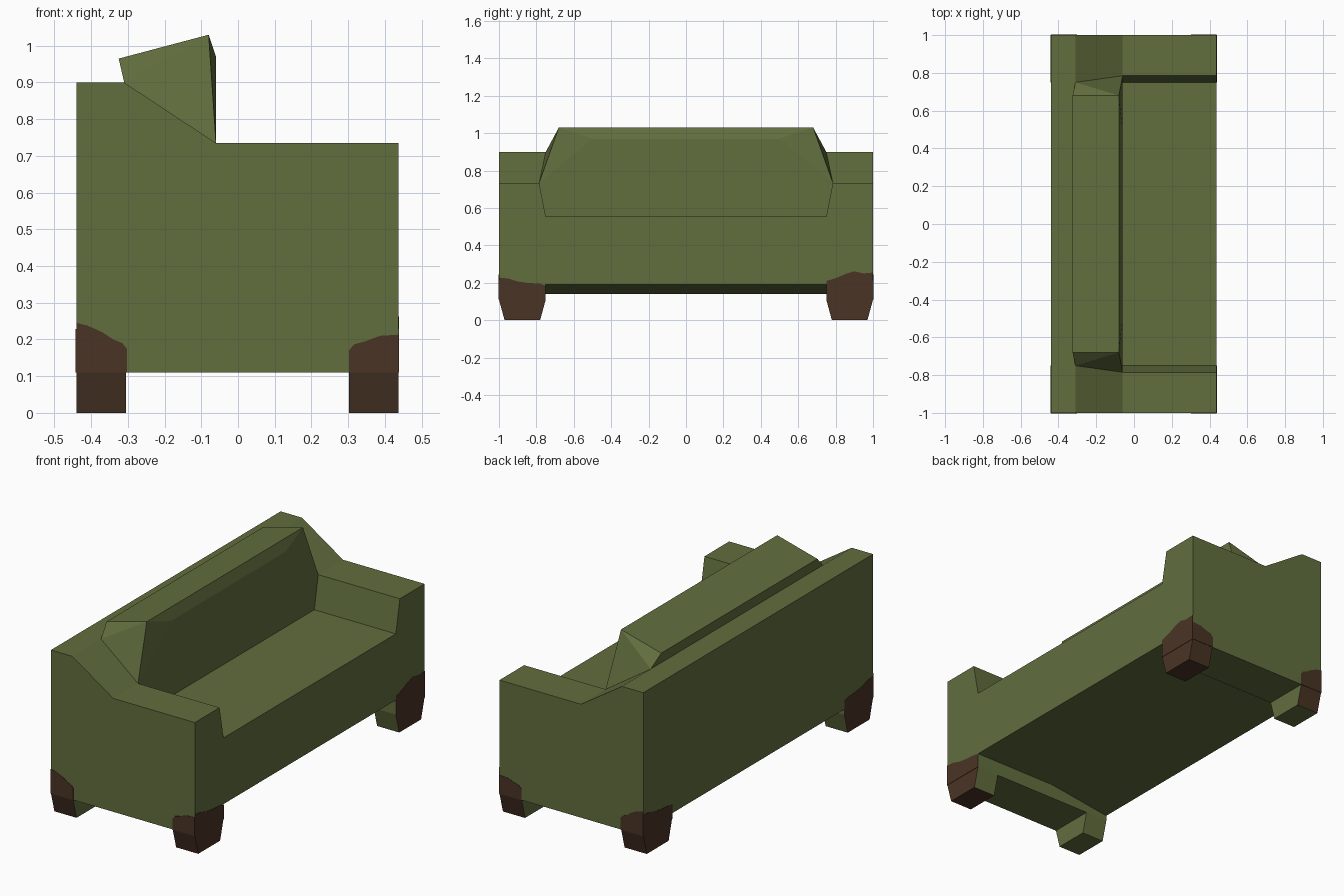
import bpy, bmesh
from mathutils import Vector

if "Cube" in bpy.data.objects:
    bpy.data.objects.remove(bpy.data.objects["Cube"])


def material(name, rgb):
    m = bpy.data.materials.new(name)
    m.use_nodes = True
    m.diffuse_color = (*rgb, 1)
    m.node_tree.nodes["Principled BSDF"].inputs["Base Color"].default_value = (*rgb, 1)
    return m


GREEN = material("olive fabric", (0.12, 0.155, 0.048))
BROWN = material("dark wood", (0.068, 0.034, 0.018))

BACK, FRONT = -0.44, 0.437      # depth limits along x
SEAT, ARM, LEDGE = 0.555, 0.735, 0.9
BACKREST, LEDGE_X = -0.06, -0.31
INNER, FLARE = 0.75, 0.785      # inner side of the arms
SKIRT = 0.11


def finish(name, bm, mats):
    bmesh.ops.recalc_face_normals(bm, faces=bm.faces)
    me = bpy.data.meshes.new(name)
    bm.to_mesh(me)
    bm.free()
    for m in mats:
        me.materials.append(m)
    ob = bpy.data.objects.new(name, me)
    bpy.context.collection.objects.link(ob)
    return ob


def prism(points, offset):
    """Extrude a flat polygon of 3D points by an offset."""
    bm = bmesh.new()
    face = bm.faces.new([bm.verts.new(p) for p in points])
    out = bmesh.ops.extrude_face_region(bm, geom=[face], use_keep_orig=True)
    bmesh.ops.translate(bm, vec=offset,
                        verts=[v for v in out["geom"] if isinstance(v, bmesh.types.BMVert)])
    return bm


# Seat and back body, with a shallow sloping underside
body = [(FRONT, 0.19), (FRONT, SEAT), (BACKREST, SEAT), (LEDGE_X, LEDGE),
        (BACK, LEDGE), (BACK, 0.14), (-0.07, 0.19)]
finish("seat_body", prism([(x, -INNER, z) for x, z in body], (0, 2 * INNER, 0)), [GREEN])

# Back cushion: a faceted wedge
bm = bmesh.new()
for s in (-1, 1):
    for x, y, z in [(-0.325, 0.68, 0.965), (-0.08, 0.68, 1.03), (BACKREST, 0.5, 0.97),
                    (BACKREST, FLARE, ARM), (BACKREST, INNER, SEAT), (LEDGE_X, INNER, LEDGE)]:
        bm.verts.new((x, s * y, z))
bmesh.ops.convex_hull(bm, input=bm.verts)
bmesh.ops.dissolve_limit(bm, angle_limit=0.02, verts=bm.verts, edges=bm.edges)
finish("back_cushion", bm, [GREEN])

# Arms: stepped side panels whose inner faces lean outwards above the seat
arm = [(BACK, SKIRT), (FRONT, SKIRT), (FRONT, ARM), (BACKREST, ARM),
       (LEDGE_X, LEDGE), (BACK, LEDGE)]
for s, side in ((-1, "right"), (1, "left")):
    bm = prism([(x, s, z) for x, z in arm], (0, s * (INNER - 1), 0))
    for co, no in (((0, 0, SEAT), (0, 0, 1)), ((BACKREST, 0, 0), (1, 0, 0))):
        bmesh.ops.bisect_plane(bm, geom=bm.verts[:] + bm.edges[:] + bm.faces[:],
                               plane_co=co, plane_no=no)
    for v in bm.verts:
        if abs(v.co.z - ARM) < 0.001 and abs(v.co.y) < 0.8:
            v.co.y = s * FLARE
    finish(side + "_arm", bm, [GREEN])

# Uneven wood edge: (distance from the corner, height)
END_BACK = [(0, 0.245), (0.03, 0.238), (0.07, 0.22), (0.1, 0.2), (0.125, 0.19), (0.137, 0.175)]
END_FRONT = [(0, 0.213), (0.05, 0.21), (0.09, 0.195), (0.12, 0.187), (0.135, 0.17)]
LONG_LOW = [(0, 0.228), (0.05, 0.223), (0.1, 0.207), (0.15, 0.2), (0.22, 0.195), (0.25, 0.185)]
LONG_HIGH = [(0, 0.255), (0.05, 0.25), (0.1, 0.262), (0.14, 0.25), (0.2, 0.225), (0.25, 0.21)]


def patch(name, corner, along, outward, curve):
    """Thin wood plate on an outer face beside a corner."""
    pts = [(0, SKIRT)] + curve + [(curve[-1][0], SKIRT)]
    flat = [Vector(corner) + Vector(along) * u + Vector((0, 0, z)) for u, z in pts]
    finish(name, prism(flat, Vector(outward) * 0.002), [BROWN])


# Legs: tapered along the length, wood on the outside and fabric inside
for sx, end in ((-1, "back"), (1, "front")):
    x0 = FRONT if sx > 0 else BACK
    for sy, side in ((-1, "right"), (1, "left")):
        name = end + "_" + side + "_leg"
        x1 = x0 - sx * 0.135
        bm = prism([(x0, sy, SKIRT), (x0, sy * 0.97, 0), (x0, sy * 0.78, 0),
                    (x0, sy * INNER, SKIRT)], (x1 - x0, 0, 0))
        bmesh.ops.recalc_face_normals(bm, faces=bm.faces)
        for f in bm.faces:
            n = f.normal
            outer = n.x * sx > 0.5 or n.y * sy > 0.5 or (n.z < -0.9 and sx > 0)
            f.material_index = 1 if outer else 0
        finish(name, bm, [GREEN, BROWN])
        patch(name + "_end_wood", (x0, sy, 0), (-sx, 0, 0), (0, sy, 0),
              END_FRONT if sx > 0 else END_BACK)
        patch(name + "_long_wood", (x0, sy, 0), (0, -sy, 0), (sx, 0, 0),
              LONG_HIGH if sx > 0 and sy > 0 else LONG_LOW)
